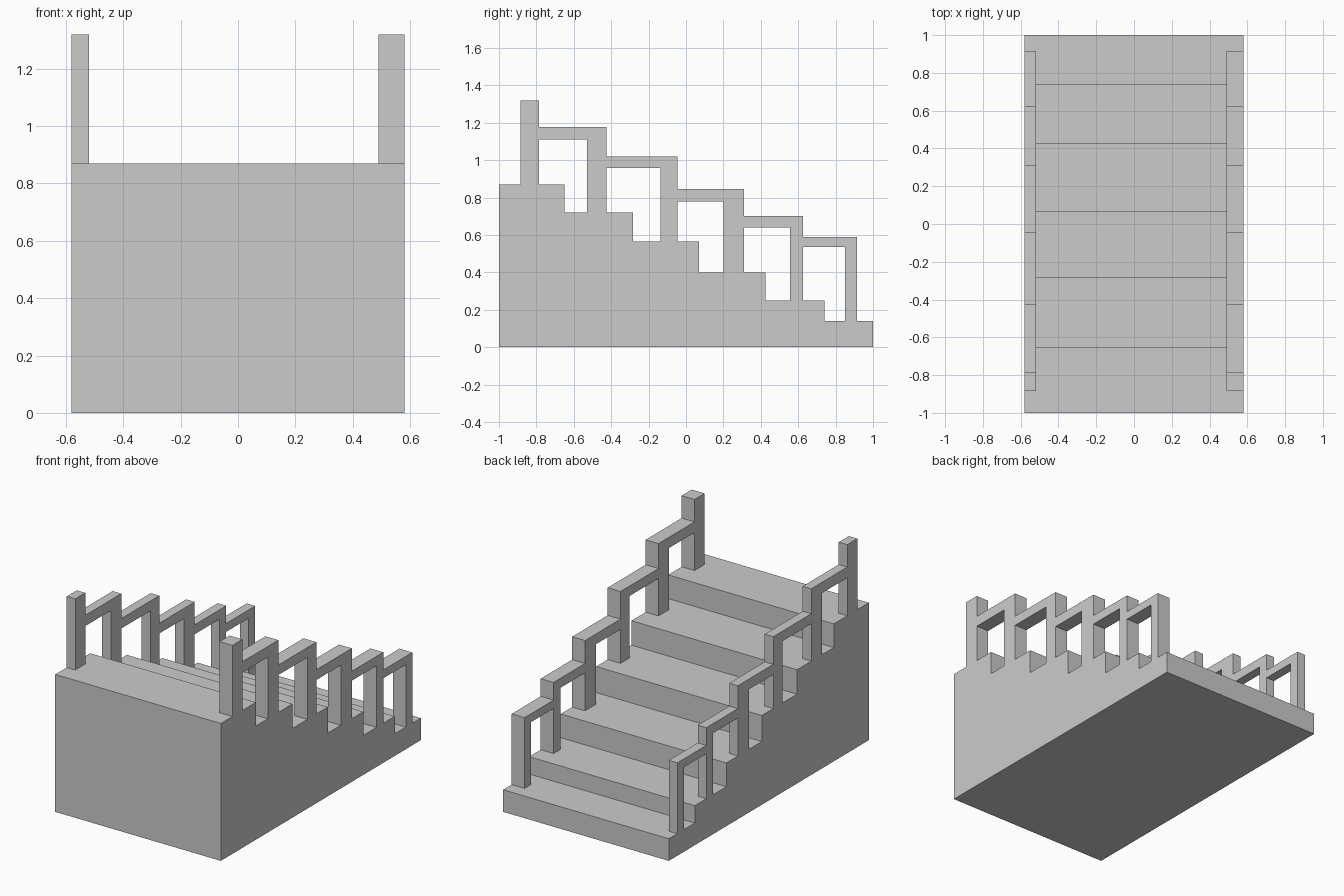
import bpy, bmesh

if "Cube" in bpy.data.objects:
    bpy.data.objects.remove(bpy.data.objects["Cube"])

# One row per step: tread front end y, tread height
STEPS = [(-0.65, 0.87), (-0.283, 0.72), (0.07, 0.565),
         (0.425, 0.40), (0.74, 0.25), (1.0, 0.14)]
# One row per post: y start, y end, post top
POSTS = [(-0.885, -0.785, 1.32), (-0.53, -0.425, 1.178), (-0.135, -0.045, 1.02),
         (0.2, 0.31, 0.845), (0.557, 0.625, 0.70), (0.85, 0.915, 0.588)]
# Underside height of the rail leading to each following post
UNDERSIDES = [1.11, 0.957, 0.78, 0.64, 0.535]


def extrude_profile(name, profile, x0, x1):
    """Extrude a closed (y, z) outline from x0 to x1."""
    bm = bmesh.new()
    face = bm.faces.new([bm.verts.new((x0, y, z)) for y, z in profile])
    new = bmesh.ops.extrude_face_region(bm, geom=[face])["geom"]
    verts = [v for v in new if isinstance(v, bmesh.types.BMVert)]
    bmesh.ops.translate(bm, verts=verts, vec=(x1 - x0, 0, 0))
    bmesh.ops.recalc_face_normals(bm, faces=bm.faces)
    mesh = bpy.data.meshes.new(name)
    bm.to_mesh(mesh)
    bm.free()
    obj = bpy.data.objects.new(name, mesh)
    bpy.context.collection.objects.link(obj)
    return obj


# Solid flight of steps
outline = [(-1.0, 0.0)]
y = -1.0
for end, z in STEPS:
    outline += [(y, z), (end, z)]
    y = end
outline.append((1.0, 0.0))
extrude_profile("stairs", outline, -0.58, 0.58)

# Stepped top edge of the railing
railing = [(POSTS[0][0], POSTS[0][2]), (POSTS[0][1], POSTS[0][2])]
for (_, prev_end, _), (_, end, top) in zip(POSTS, POSTS[1:]):
    railing += [(prev_end, top), (end, top)]

# Posts and openings, followed back up the stairs
for i in reversed(range(len(POSTS))):
    start, end, _ = POSTS[i]
    foot = STEPS[i][1]
    railing += [(end, foot), (start, foot)]
    if i:
        under = UNDERSIDES[i - 1]
        railing += [(start, under), (POSTS[i - 1][1], under)]

extrude_profile("left_railing", railing, -0.58, -0.52)
extrude_profile("right_railing", railing, 0.49, 0.58)
